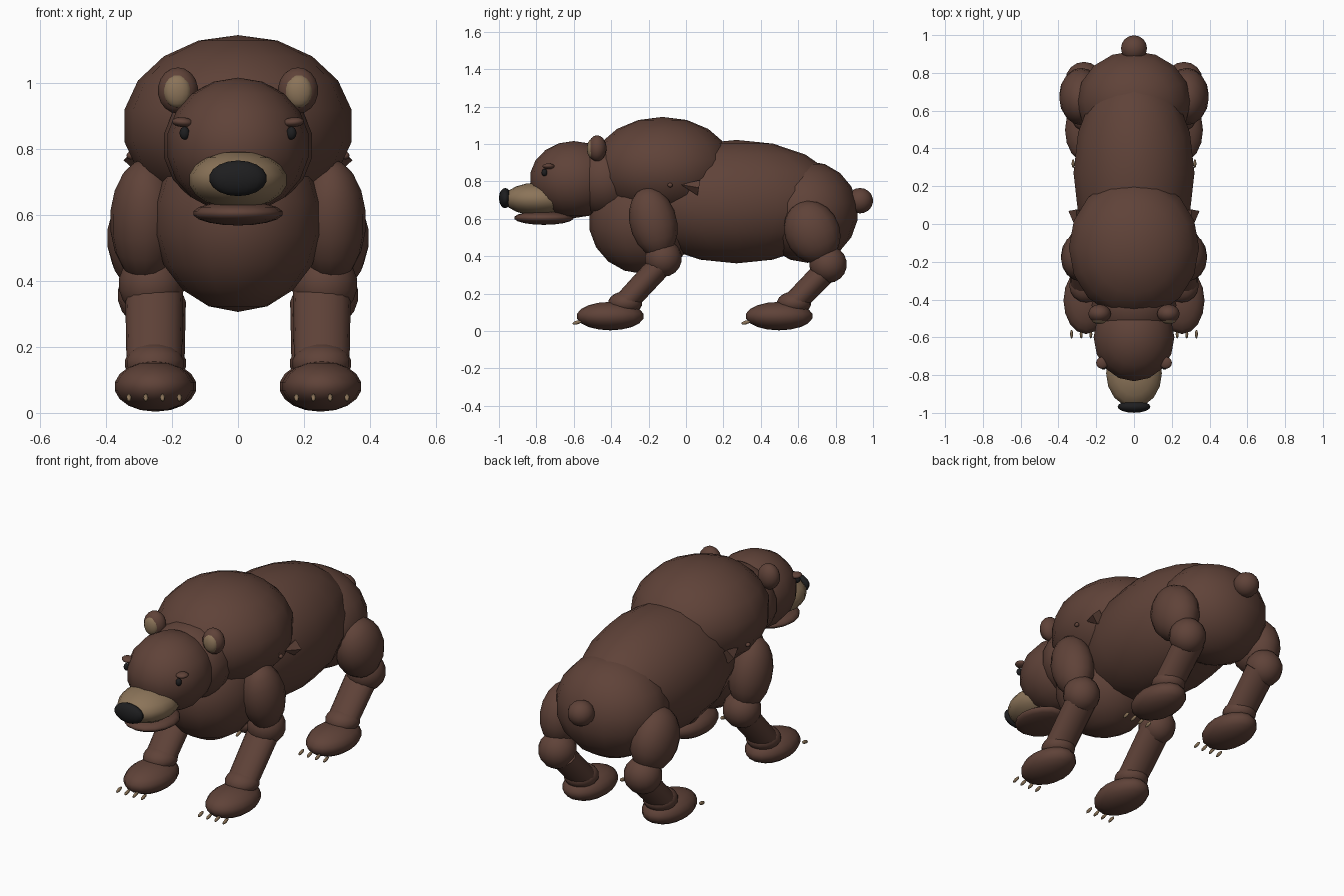
import bpy
import bmesh
from math import radians
from mathutils import Matrix, Vector, Euler

cube = bpy.data.objects.get("Cube")
if cube:
    bpy.data.objects.remove(cube, do_unlink=True)


def material(name, rgb):
    mat = bpy.data.materials.new(name)
    mat.use_nodes = True
    mat.diffuse_color = (*rgb, 1)
    mat.node_tree.nodes["Principled BSDF"].inputs["Base Color"].default_value = (*rgb, 1)
    return mat


BROWN = material("brown fur", (0.115, 0.055, 0.04))
TAN = material("tan", (0.26, 0.175, 0.1))
BLACK = material("black", (0.013, 0.013, 0.014))


def finish(name, bm, mat, loc, rot):
    mesh = bpy.data.meshes.new(name)
    bm.to_mesh(mesh)
    bm.free()
    mesh.materials.append(mat)
    obj = bpy.data.objects.new(name, mesh)
    obj.location = loc
    obj.rotation_euler = [radians(a) for a in rot]
    bpy.context.collection.objects.link(obj)
    return obj


def ball(name, loc, radii, mat=BROWN, tilt=0, roll=0, segments=16, rings=9):
    """Scaled sphere; tilt turns it about x, roll about y."""
    bm = bmesh.new()
    bmesh.ops.create_uvsphere(bm, u_segments=segments, v_segments=rings, radius=1)
    bmesh.ops.scale(bm, vec=Vector(radii), verts=bm.verts)
    for face in bm.faces:
        face.smooth = True
    return finish(name, bm, mat, loc, (tilt, roll, 0))


def cone(name, loc, r1, r2, depth, tilt, flatten=1.0, sides=16):
    """Tapered tube whose axis is tilted about x; end caps stay flat."""
    bm = bmesh.new()
    bmesh.ops.create_cone(bm, cap_ends=True, segments=sides, radius1=r1, radius2=r2, depth=depth)
    bmesh.ops.scale(bm, vec=Vector((1, flatten, 1)), verts=bm.verts)
    for face in bm.faces:
        face.smooth = sides > 4 and len(face.verts) == 4
    return finish(name, bm, BROWN, loc, (tilt, 0, 0))


# Trunk
ball("torso", (0, 0.27, 0.692), (0.325, 0.57, 0.33))
ball("rump", (0, 0.65, 0.637), (0.305, 0.27, 0.272))
ball("shoulder_hump", (0, -0.125, 0.87), (0.35, 0.38, 0.275))
ball("chest", (0, -0.23, 0.59), (0.26, 0.29, 0.284))
ball("tail", (0, 0.93, 0.697), (0.07, 0.07, 0.068))

# Head
ball("neck", (0, -0.43, 0.81), (0.228, 0.2, 0.205))
ball("head", (0, -0.6, 0.81), (0.217, 0.236, 0.206))
ball("muzzle", (0, -0.79, 0.706), (0.15, 0.185, 0.088), TAN)
ball("lower_jaw", (0, -0.76, 0.605), (0.137, 0.16, 0.037))
ball("nose", (0, -0.967, 0.711), (0.088, 0.033, 0.054), BLACK)


def leg(prefix, x, y, upper, upper_radii, upper_tilt, joint):
    """Leg above a paw centred at (x, y); upper and joint are (x, y, z)."""
    ball(prefix + "_upper_leg", upper, upper_radii, tilt=upper_tilt)
    ball(prefix + "_joint", joint, (0.1, 0.1, 0.1))
    # Lower leg runs from the joint down to the ankle
    top = Vector((x, joint[1], joint[2] - 0.02))
    ankle = Vector((x, y + 0.08, 0.15))
    axis = top - ankle
    tilt = -axis.yz.angle(Vector((0, 1))) * 180 / 3.14159
    cone(prefix + "_lower_leg", (top + ankle) / 2, 0.084, 0.088, axis.length, tilt, 0.75)
    ball(prefix + "_ankle", ankle, (0.09, 0.092, 0.062))
    ball(prefix + "_paw", (x, y, 0.08), (0.121, 0.18, 0.076))
    # Claws
    for i in range(4):
        ball(f"{prefix}_claw_{i + 1}", (x + (i - 1.5) * 0.051, y - 0.178, 0.046),
             (0.008, 0.025, 0.01), TAN, tilt=15, segments=8, rings=6)


for side, s in (("left", 1), ("right", -1)):
    # Ears
    ball(side + "_ear", (s * 0.182, -0.475, 0.977), (0.061, 0.05, 0.07))
    ball(side + "_inner_ear", (s * 0.184, -0.505, 0.975), (0.042, 0.025, 0.05), TAN)
    # Eyes and brows
    ball(side + "_eye", (s * 0.162, -0.757, 0.848), (0.015, 0.015, 0.02), BLACK)
    ball(side + "_brow", (s * 0.168, -0.735, 0.881), (0.033, 0.032, 0.015), roll=s * -5)
    # Fur tufts behind the shoulder
    cone(side + "_tuft", (s * 0.305, 0.02, 0.775), 0.042, 0.0, 0.1, 80, sides=4)
    ball(side + "_small_tuft", (s * 0.326, -0.085, 0.78), (0.012, 0.014, 0.012), segments=8, rings=6)
    # Legs
    leg(side + "_front", s * 0.254, -0.405, (s * 0.28, -0.175, 0.582),
        (0.108, 0.126, 0.19), 14, (s * 0.262, -0.122, 0.39))
    leg(side + "_hind", s * 0.246, 0.498, (s * 0.28, 0.675, 0.53),
        (0.117, 0.147, 0.172), 25, (s * 0.265, 0.76, 0.357))
